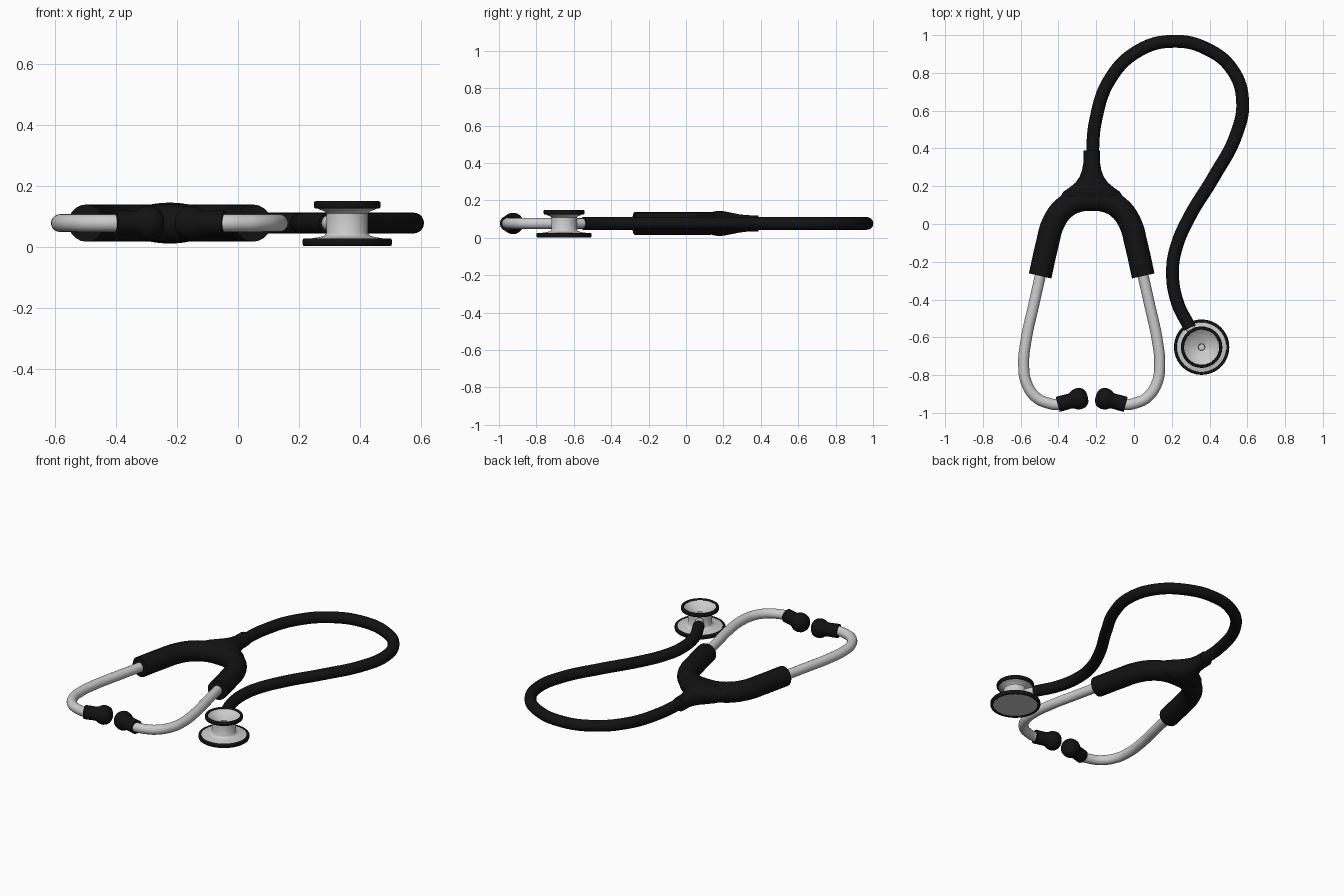
import bpy, bmesh, math
from mathutils import Matrix, Vector

if "Cube" in bpy.data.objects:
    bpy.data.objects.remove(bpy.data.objects["Cube"])

CX, CZ = -0.224, 0.077      # headset symmetry line and tube height

black = bpy.data.materials.new("black_rubber")
black.diffuse_color = (0.006, 0.006, 0.006, 1)
black.use_nodes = True
black.node_tree.nodes["Principled BSDF"].inputs["Base Color"].default_value = black.diffuse_color


def finish(ob, mat, mirror=False, angle=40):
    if mat:
        ob.data.materials.append(mat)
    bpy.ops.object.select_all(action='DESELECT')
    bpy.context.view_layer.objects.active = ob
    ob.select_set(True)
    bpy.ops.object.shade_smooth_by_angle(angle=math.radians(angle))
    if mirror:
        ob.modifiers.new("mirror", 'MIRROR').use_mirror_merge = False
    return ob


def tube(name, pts, radius, origin, mat=None, mirror=False):
    """Round tube through flat (x, y) points given relative to origin."""
    cu = bpy.data.curves.new(name, 'CURVE')
    cu.dimensions = '3D'
    cu.bevel_depth, cu.bevel_resolution = radius, 8
    cu.use_fill_caps = True
    sp = cu.splines.new('BEZIER')
    sp.resolution_u = 10
    sp.bezier_points.add(len(pts) - 1)
    for bp, (x, y) in zip(sp.bezier_points, pts):
        bp.co = (x, y, 0)
        bp.handle_left_type = bp.handle_right_type = 'AUTO'
    ob = bpy.data.objects.new(name, cu)
    bpy.context.collection.objects.link(ob)
    ob.location = origin
    bpy.ops.object.select_all(action='DESELECT')
    bpy.context.view_layer.objects.active = ob
    ob.select_set(True)
    bpy.ops.object.convert(target='MESH')
    return finish(bpy.context.object, mat, mirror)


def loft(name, rings, matrix, origin, mat=None, mirror=False, closed=False, n=48):
    """Elliptical rings (rx, ry, height) along local z; closed joins last to first."""
    bm = bmesh.new()
    loops = [[bm.verts.new((rx * math.cos(2 * math.pi * i / n),
                            ry * math.sin(2 * math.pi * i / n), h))
              for i in range(n)] for rx, ry, h in rings]
    pairs = list(zip(loops, loops[1:]))
    if closed:
        pairs.append((loops[-1], loops[0]))
    for a, b in pairs:
        for i in range(n):
            j = (i + 1) % n
            bm.faces.new((a[i], a[j], b[j], b[i]))
    if not closed:
        bm.faces.new(loops[0])
        bm.faces.new(loops[-1])
    bmesh.ops.recalc_face_normals(bm, faces=bm.faces)
    bm.transform(matrix)
    me = bpy.data.meshes.new(name)
    bm.to_mesh(me)
    bm.free()
    ob = bpy.data.objects.new(name, me)
    bpy.context.collection.objects.link(ob)
    ob.location = origin
    return finish(ob, mat, mirror)


def lathe(name, profile, origin, **kw):
    matrix = kw.pop("matrix", Matrix())
    return loft(name, [(r, r, h) for r, h in profile], matrix, origin, **kw)


def rim(name, r, z, ro, hz, origin):
    """Rubber ring with a rounded rectangular section."""
    prof = []
    for k in range(16):
        a = 2 * math.pi * k / 16
        c, s = math.cos(a), math.sin(a)
        prof.append((r + ro * math.copysign(abs(c) ** 0.6, c),
                     z + hz * math.copysign(abs(s) ** 0.6, s)))
    return lathe(name, prof, origin, mat=black, closed=True, n=64)


head = (CX, 0, CZ)

# Long flexible tube
tube("flexible_tube", [(-0.222, 0.34), (-0.203, 0.55), (-0.125, 0.77), (0.02, 0.915),
                       (0.2, 0.967), (0.39, 0.925), (0.525, 0.81), (0.575, 0.65),
                       (0.54, 0.47), (0.42, 0.245), (0.295, 0.04), (0.225, -0.12),
                       (0.204, -0.25), (0.228, -0.41), (0.296, -0.55)],
     0.034, (0, 0, CZ), black)

# Rubber yoke: arch plus flared stem
half = [(-0.273, -0.275), (-0.236, -0.11), (-0.203, 0.005), (-0.145, 0.085), (-0.075, 0.122)]
tube("yoke_arch", half + [(0, 0.13)] + [(-x, y) for x, y in reversed(half)],
     0.061, head, black)
loft("yoke_stem", [(0.13, 0.05, 0.11), (0.165, 0.063, 0.145), (0.15, 0.067, 0.17),
                   (0.115, 0.066, 0.195), (0.085, 0.062, 0.22), (0.064, 0.056, 0.25),
                   (0.051, 0.049, 0.285), (0.044, 0.044, 0.325), (0.043, 0.043, 0.388)],
     Matrix.Rotation(-math.pi / 2, 4, 'X'), head, black)

# Metal ear tubes, mirrored
tube("ear_tube", [(-0.262, -0.23), (-0.305, -0.42), (-0.348, -0.62), (-0.36, -0.74),
                  (-0.346, -0.84), (-0.295, -0.917), (-0.235, -0.947), (-0.178, -0.956),
                  (-0.13, -0.943)],
     0.029, head, mirror=True)

# Ear tips, mirrored
tip = [(0.041, 0), (0.041, 0.03), (0.04, 0.065), (0.043, 0.078), (0.051, 0.09),
       (0.056, 0.104), (0.057, 0.12), (0.053, 0.137), (0.044, 0.151), (0.03, 0.16),
       (0.012, 0.164)]
axis = Vector((0.965, 0.26, 0)).to_track_quat('Z', 'Y').to_matrix().to_4x4()
lathe("ear_tip", tip, head, matrix=Matrix.Translation((-0.18, -0.955, 0)) @ axis,
      mat=black, mirror=True)

# Chestpiece: diaphragm plate, waist and hollow bell in one turned body
chest = (0.358, -0.652, 0)
lathe("chestpiece_body", [(0.136, 0.007), (0.136, 0.024), (0.09, 0.031), (0.074, 0.036),
                          (0.068, 0.045), (0.068, 0.108), (0.074, 0.115), (0.092, 0.122),
                          (0.101, 0.127), (0.101, 0.143), (0.094, 0.143), (0.08, 0.131),
                          (0.055, 0.118), (0.03, 0.108), (0.018, 0.104), (0.016, 0.075)],
      chest, n=64)
rim("diaphragm_rim", 0.138, 0.0145, 0.0085, 0.0125, chest)
rim("bell_rim", 0.101, 0.137, 0.0085, 0.012, chest)

# Metal connector from chestpiece to tube
tube("chest_connector", [(0.274, -0.505), (0.335, -0.62)], 0.026, (0, 0, CZ))
